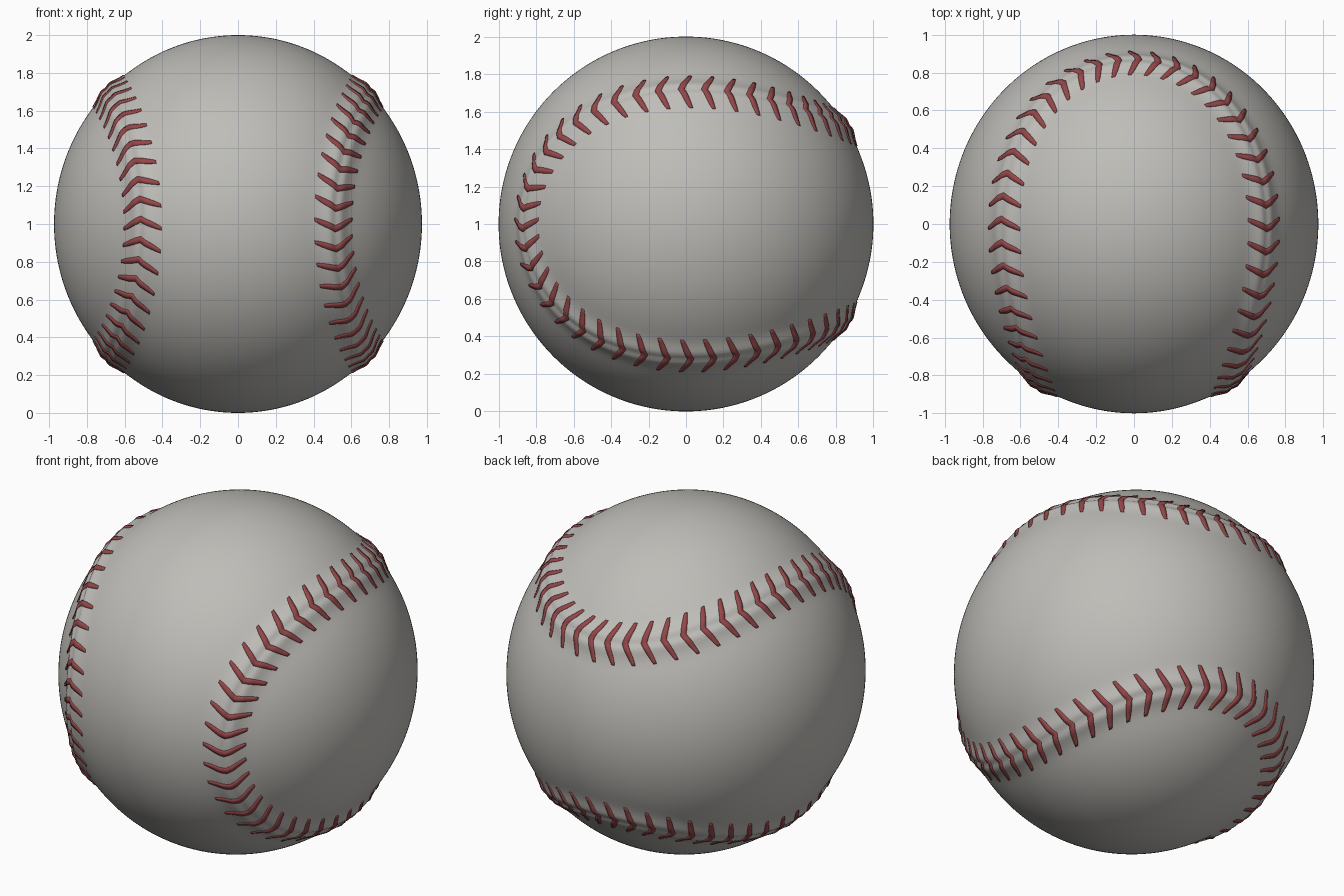
import bpy, bmesh, math
from mathutils import Vector, kdtree

if "Cube" in bpy.data.objects:
    bpy.data.objects.remove(bpy.data.objects["Cube"])

A, B = 0.76, 0.24              # seam curve shape on a unit sphere
STITCHES = 88
SQUASH = Vector((0.974, 1.0, 1.0))
CENTRE = Vector((0, 0, 1))


def seam(t):
    """Closed two-lobed seam line lying on the unit sphere."""
    return Vector((A * math.cos(t) - B * math.cos(3 * t),
                   -2 * math.sqrt(A * B) * math.cos(2 * t),
                   A * math.sin(t) + B * math.sin(3 * t)))


N = 3000
tree = kdtree.KDTree(N)
for i in range(N):
    tree.insert(seam(2 * math.pi * i / N), i)
tree.balance()


def surface(p, lift=0.0):
    """Project a point on to the ball, with the raised, grooved seam."""
    p = p.normalized()
    d = tree.find(p)[2]
    h = 0.028 * math.exp(-(d / 0.07) ** 2) - 0.012 * math.exp(-(d / 0.022) ** 2)
    q = p * (1 + h + lift)
    return Vector((q.x * SQUASH.x, q.y * SQUASH.y, q.z * SQUASH.z)) + CENTRE


def material(name, col):
    m = bpy.data.materials.new(name)
    m.diffuse_color = (*col, 1)
    m.use_nodes = True
    m.node_tree.nodes["Principled BSDF"].inputs["Base Color"].default_value = m.diffuse_color
    return m


def finish(name, bm, mat):
    bmesh.ops.recalc_face_normals(bm, faces=bm.faces)
    for f in bm.faces:
        f.smooth = True
    me = bpy.data.meshes.new(name)
    bm.to_mesh(me)
    bm.free()
    me.materials.append(mat)
    ob = bpy.data.objects.new(name, me)
    bpy.context.collection.objects.link(ob)
    return ob


# leather cover with the raised seam
bm = bmesh.new()
bmesh.ops.create_icosphere(bm, subdivisions=7, radius=1)
for v in bm.verts:
    v.co = surface(v.co)
finish("leather_cover", bm, material("off white leather", (0.52, 0.51, 0.48)))

# chevron stitches: thin closed strips that follow the surface
HALF, STEPS = 0.12, 14
bm = bmesh.new()
for k in range(STITCHES):
    t = 2 * math.pi * k / STITCHES
    c = seam(t)
    along = (seam(t + 0.001) - seam(t - 0.001)).normalized()
    across = c.cross(along).normalized()
    rings = []
    for j in range(STEPS + 1):
        d = HALF * (2 * j / STEPS - 1)
        u = abs(d) / HALF
        s = 0.05 * u - 0.025                    # V shape
        w = 0.017 - 0.008 * u ** 3              # tapered ends
        ring = []
        for side, lift in ((-1, -0.004), (-1, 0.003), (0, 0.005), (1, 0.003), (1, -0.004)):
            ring.append(bm.verts.new(surface(c + along * (s + side * w) + across * d, lift)))
        rings.append(ring)
    for r0, r1 in zip(rings, rings[1:]):
        for m in range(5):
            n = (m + 1) % 5
            bm.faces.new((r0[m], r0[n], r1[n], r1[m]))
    bm.faces.new(rings[0][::-1])
    bm.faces.new(rings[-1])
finish("red_stitches", bm, material("dark red thread", (0.30, 0.062, 0.066)))
